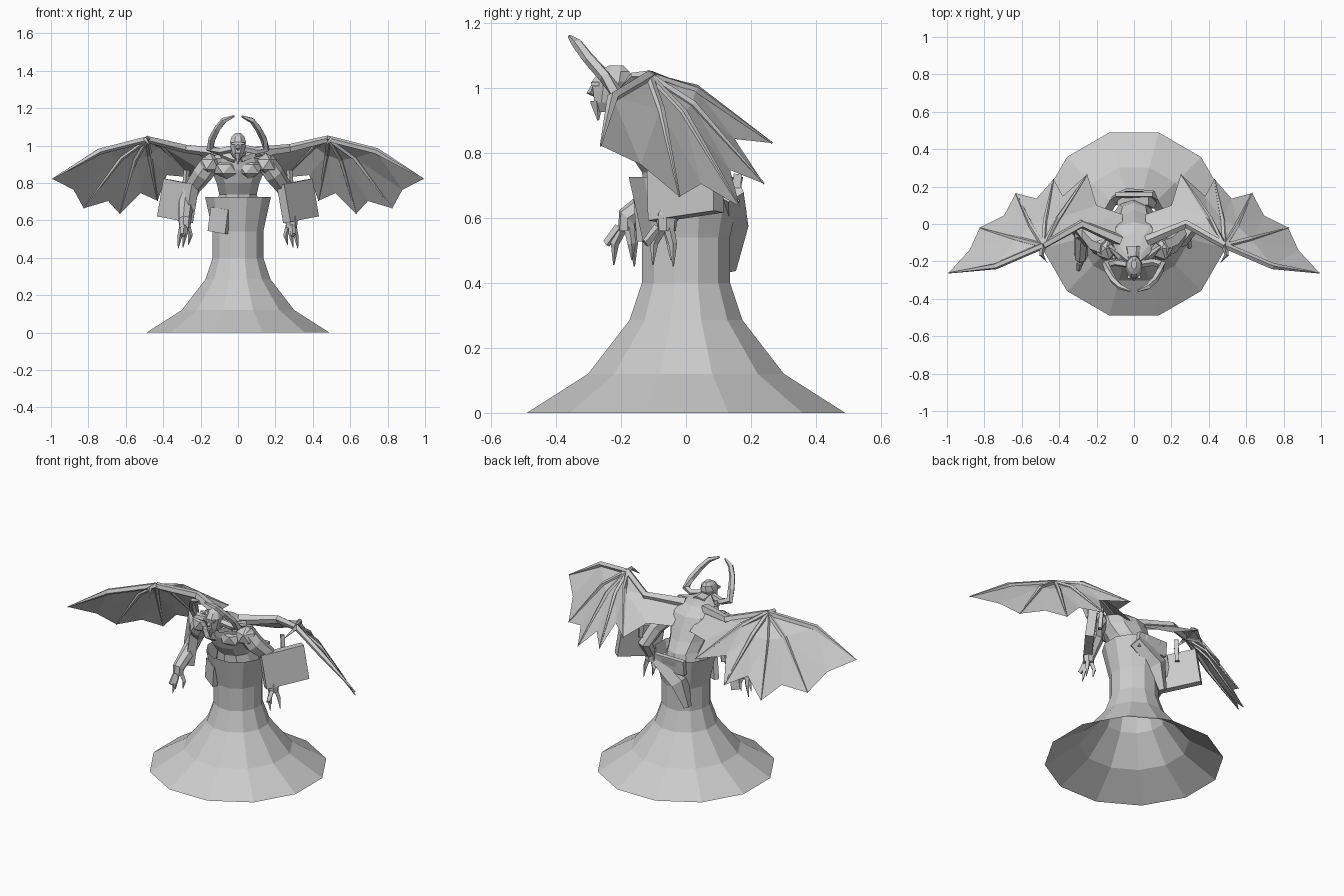
import bpy, bmesh, math
from mathutils import Vector, Matrix

cube = bpy.data.objects.get("Cube")
if cube:
    bpy.data.objects.remove(cube)

stone = bpy.data.materials.new("grey stone")
stone.use_nodes = True
grey = (0.6, 0.6, 0.6, 1)
stone.diffuse_color = grey
stone.node_tree.nodes["Principled BSDF"].inputs["Base Color"].default_value = grey


def finish(name, bm):
    bmesh.ops.recalc_face_normals(bm, faces=bm.faces)
    mesh = bpy.data.meshes.new(name)
    bm.to_mesh(mesh)
    bm.free()
    mesh.materials.append(stone)
    bpy.context.collection.objects.link(bpy.data.objects.new(name, mesh))


def skin(bm, rings, capped=True):
    for a, b in zip(rings, rings[1:]):
        n = len(a)
        for i in range(n):
            bm.faces.new((a[i], a[(i + 1) % n], b[(i + 1) % n], b[i]))
    if capped:
        bm.faces.new(rings[0])
        bm.faces.new(rings[-1])


def loft(name, sections, sides, capped=True):
    """Stack level ellipses given as (y, z, half width, half depth)."""
    bm = bmesh.new()
    rings = []
    for y, z, rx, ry in sections:
        angles = [2 * math.pi * (i + 0.5) / sides for i in range(sides)]
        rings.append([bm.verts.new((rx * math.cos(a), y + ry * math.sin(a), z)) for a in angles])
    skin(bm, rings, capped)
    finish(name, bm)


def tube(name, path, radii, sides=5):
    """Tapered limb that follows a path."""
    bm = bmesh.new()
    pts = [Vector(p) for p in path]
    rings = []
    for i, p in enumerate(pts):
        along = (pts[min(i + 1, len(pts) - 1)] - pts[max(i - 1, 0)]).normalized()
        ref = Vector((0, 1, 0)) if abs(along.y) < 0.8 else Vector((0, 0, 1))
        u = along.cross(ref).normalized()
        v = along.cross(u)
        angles = [2 * math.pi * k / sides for k in range(sides)]
        rings.append([bm.verts.new(p + radii[i] * (u * math.cos(a) + v * math.sin(a))) for a in angles])
    skin(bm, rings)
    finish(name, bm)


def box(name, centre, size, turn=(0, 0, 0)):
    bm = bmesh.new()
    bmesh.ops.create_cube(bm, size=1)
    for v in bm.verts:
        v.co = Vector(a * b for a, b in zip(v.co, size))
    rot = Matrix.Rotation(turn[2], 4, 'Z') @ Matrix.Rotation(turn[1], 4, 'Y') @ Matrix.Rotation(turn[0], 4, 'X')
    bmesh.ops.transform(bm, matrix=Matrix.Translation(centre) @ rot, verts=bm.verts)
    finish(name, bm)


def lump(name, centre, size):
    bm = bmesh.new()
    bmesh.ops.create_icosphere(bm, subdivisions=1, radius=1)
    for v in bm.verts:
        v.co = Vector(c + a * s for c, a, s in zip(centre, v.co, size))
    finish(name, bm)


# Flared twelve-sided skirt, open at both ends
skirt = [(0, 0.507), (0.12, 0.312), (0.285, 0.18), (0.4, 0.14), (0.54, 0.14), (0.725, 0.182)]
loft("skirt", [(0, z, r, r) for z, r in skirt], 12, False)

# Torso leaning forward
loft("torso", [(0, 0.66, 0.13, 0.13), (-0.01, 0.74, 0.105, 0.125), (-0.05, 0.8, 0.12, 0.125),
               (-0.08, 0.87, 0.15, 0.12), (-0.1, 0.93, 0.15, 0.11), (-0.13, 0.975, 0.09, 0.08),
               (-0.18, 0.995, 0.04, 0.045)], 10)

# Head with brow, nose and pointed beard
loft("head", [(-0.25, 0.925, 0.012, 0.02), (-0.245, 0.955, 0.033, 0.04), (-0.235, 0.99, 0.042, 0.055),
              (-0.23, 1.02, 0.046, 0.064), (-0.22, 1.05, 0.036, 0.05), (-0.215, 1.068, 0.015, 0.025)], 8)
tube("neck", [(0, -0.13, 0.95), (0, -0.22, 0.97)], [0.06, 0.04], 7)
box("brow", (0, -0.28, 1.012), (0.07, 0.025, 0.012))
tube("nose", [(0, -0.285, 1.01), (0, -0.294, 0.985), (0, -0.28, 0.975)], [0.005, 0.012, 0.004], 4)
tube("beard", [(0, -0.275, 0.96), (0, -0.27, 0.9)], [0.022, 0.003])

# Cloth slung diagonally behind, and a flat pouch in front
tube("back_cloth", [(0.1, 0.13, 0.69), (-0.05, 0.135, 0.585), (-0.1, 0.13, 0.44)], [0.05, 0.06, 0.025])
box("back_cloth_fold", (0, 0.155, 0.69), (0.2, 0.025, 0.09), (-0.1, 0, 0))
box("front_pouch", (-0.1, -0.115, 0.6), (0.11, 0.03, 0.13), (0, 0.15, -0.55))

for s, side in ((1, "left"), (-1, "right")):
    def m(*points):
        return [(s * x, y, z) for x, y, z in points]

    # Chest plates, shoulders and collar
    lump(side + "_chest", (s * 0.06, -0.16, 0.875), (0.075, 0.055, 0.055))
    lump(side + "_shoulder", (s * 0.15, -0.13, 0.9), (0.065, 0.07, 0.06))
    tube(side + "_collar", m((0.015, -0.21, 0.925), (0.08, -0.18, 0.955), (0.13, -0.11, 0.965)),
         [0.018, 0.025, 0.02])

    # Horn sweeping out, then up, forward and inward
    tube(side + "_horn", m((0.03, -0.215, 0.985), (0.1, -0.205, 0.97), (0.15, -0.215, 0.985),
                           (0.138, -0.25, 1.035), (0.11, -0.3, 1.09), (0.075, -0.335, 1.135),
                           (0.02, -0.358, 1.157)),
         [0.02, 0.02, 0.022, 0.02, 0.018, 0.016, 0.006])

    # Arm and clawed hand
    hy = -0.06 if s > 0 else -0.18
    tube(side + "_arm", m((0.14, -0.13, 0.92), (0.19, -0.11, 0.85), (0.245, -0.05, 0.775),
                          (0.28, hy / 2 + 0.03, 0.69), (0.285, hy, 0.6), (0.285, hy, 0.56)),
         [0.055, 0.056, 0.045, 0.042, 0.035, 0.03], 7)
    for dx, dy, tip in ((-0.03, 0.01, 0.47), (0, -0.03, 0.455), (0.025, 0.015, 0.45), (0.01, -0.05, 0.53)):
        tube(side + "_claw", m((0.285 + dx / 2, hy + dy / 2, 0.57), (0.285 + dx, hy + dy * 1.3, 0.52),
                               (0.295 + dx, hy + dy * 1.4, tip)), [0.016, 0.013, 0.002], 4)

    # Square guard slanting across the forearm, with a peg
    box(side + "_forearm_guard", (s * 0.32, -0.003, 0.705), (0.05, 0.255, 0.205), (0.12, -s * 0.12, -s * 0.66))
    tube(side + "_guard_peg", m((0.285, 0.04, 0.74), (0.275, 0.045, 0.87)), [0.016, 0.016], 4)

    # Wing: bony arm, leading finger and arched ribs
    root, elbow, wrist = [Vector(p) for p in m((0.07, -0.09, 0.96), (0.28, 0, 0.985), (0.485, -0.115, 1.035))]
    tube(side + "_wing_arm", [root, elbow, wrist], [0.032, 0.024, 0.02])
    fingers = [[Vector(p) for p in m((0.74, -0.225, 0.97), (0.992, -0.262, 0.822))]]
    for tip in m((0.825, -0.02, 0.665), (0.632, 0.165, 0.635), (0.43, 0.24, 0.705), (0.25, 0.265, 0.83)):
        tip = Vector(tip)
        fingers.append([wrist.lerp(tip, 0.38) + Vector((s * 0.01, 0, 0.04)), tip])
    for i, (mid, tip) in enumerate(fingers):
        thick = 0.018 if i == 0 else 0.014
        tube(side + "_wing_finger", [wrist, mid, tip], [thick, thick, 0.003])
    tube(side + "_wing_thumb", [wrist, wrist + Vector((s * 0.01, -0.05, 0)),
                                wrist + Vector((s * -0.02, -0.09, -0.04))], [0.018, 0.012, 0.002], 4)

    # Wing membrane with a trailing edge scalloped deeper toward the body
    bm = bmesh.new()
    vert = bm.verts.new
    w = vert(wrist)
    rows = [(vert(a), vert(b)) for a, b in fingers]
    for i, ((ma, ta), (mb, tb)) in enumerate(zip(rows, rows[1:])):
        middle = (ta.co + tb.co) / 2
        dip = vert(middle.lerp(wrist, 0.07 * (i + 1)))
        for face in ((w, ma, mb), (ma, ta, dip), (ma, dip, mb), (mb, dip, tb)):
            bm.faces.new(face)
    mid, tip = rows[-1]
    e, r = vert(elbow), vert(root)
    notch, flank = [vert(p) for p in m((0.2, 0.1, 0.87), (0.06, 0.05, 0.87))]
    for face in ((w, mid, e), (mid, tip, notch), (mid, notch, e), (e, notch, flank), (e, flank, r)):
        bm.faces.new(face)
    finish(side + "_wing_membrane", bm)
